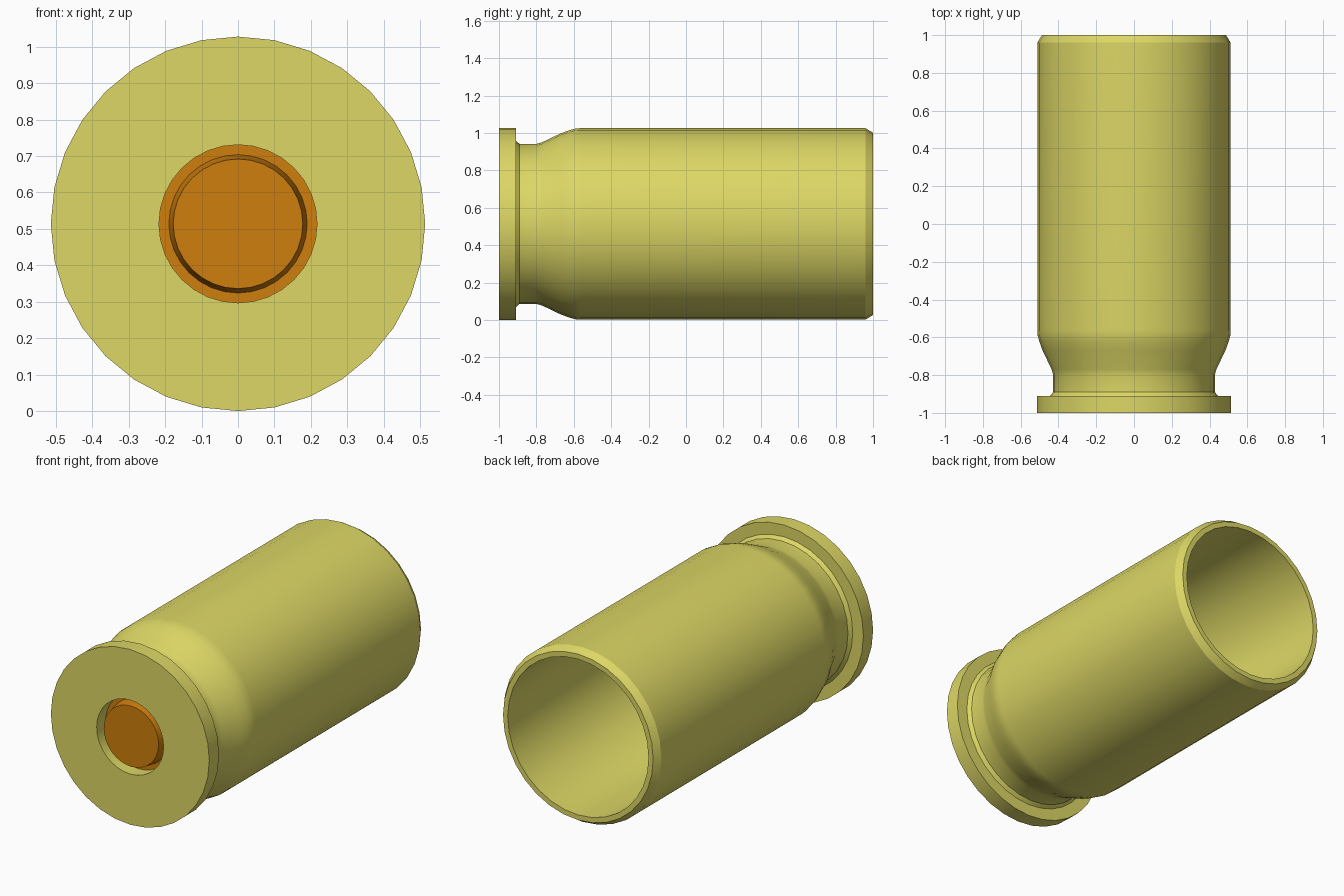
import bpy, bmesh, math

if "Cube" in bpy.data.objects:
    bpy.data.objects.remove(bpy.data.objects["Cube"])

SEGMENTS = 32
AXIS_Z = 0.514


def material(name, color):
    mat = bpy.data.materials.new(name)
    mat.diffuse_color = (*color, 1)
    mat.use_nodes = True
    mat.node_tree.nodes["Principled BSDF"].inputs["Base Color"].default_value = mat.diffuse_color
    return mat


def lathe(name, profile, mat):
    """Revolve (radius, y) points round the case axis; radius 0 makes a cap centre."""
    bm = bmesh.new()
    rings = []
    for r, y in profile:
        if r == 0:
            rings.append([bm.verts.new((0, y, AXIS_Z))])
            continue
        angles = [2 * math.pi * i / SEGMENTS for i in range(SEGMENTS)]
        rings.append([bm.verts.new((r * math.sin(a), y, AXIS_Z + r * math.cos(a)))
                      for a in angles])
    for a, b in zip(rings, rings[1:]):
        for i in range(SEGMENTS):
            j = (i + 1) % SEGMENTS
            if len(a) == 1:
                bm.faces.new((a[0], b[j], b[i]))
            elif len(b) == 1:
                bm.faces.new((a[i], a[j], b[0]))
            else:
                bm.faces.new((a[i], a[j], b[j], b[i]))
    bmesh.ops.recalc_face_normals(bm, faces=bm.faces)
    mesh = bpy.data.meshes.new(name)
    bm.to_mesh(mesh)
    bm.free()
    mesh.materials.append(mat)
    obj = bpy.data.objects.new(name, mesh)
    bpy.context.collection.objects.link(obj)
    bpy.context.view_layer.objects.active = obj
    obj.select_set(True)
    bpy.ops.object.shade_smooth_by_angle(angle=math.radians(30))
    obj.select_set(False)
    return obj


brass = material("brass", (0.72, 0.68, 0.13))
copper = material("copper", (0.62, 0.21, 0.004))

# Hollow case: primer pocket, base, rim, groove, shoulder, wall, mouth, bore
lathe("case", [
    (0, -0.90), (0.217, -0.90), (0.217, -1.0),
    (0.514, -1.0), (0.514, -0.91), (0.445, -0.91), (0.428, -0.89),
    (0.428, -0.80), (0.436, -0.77), (0.484, -0.67), (0.502, -0.62),
    (0.510, -0.59), (0.512, -0.56), (0.512, 0.96), (0.487, 1.0),
    (0.457, 1.0), (0.457, -0.58), (0.435, -0.66), (0.375, -0.79),
    (0, -0.80),
], brass)

# Primer: pocket floor ring with a raised, slightly tapered cap
lathe("primer", [
    (0, -0.89), (0.217, -0.89), (0.217, -0.92), (0.19, -0.92),
    (0.178, -0.99), (0, -0.99),
], copper)
